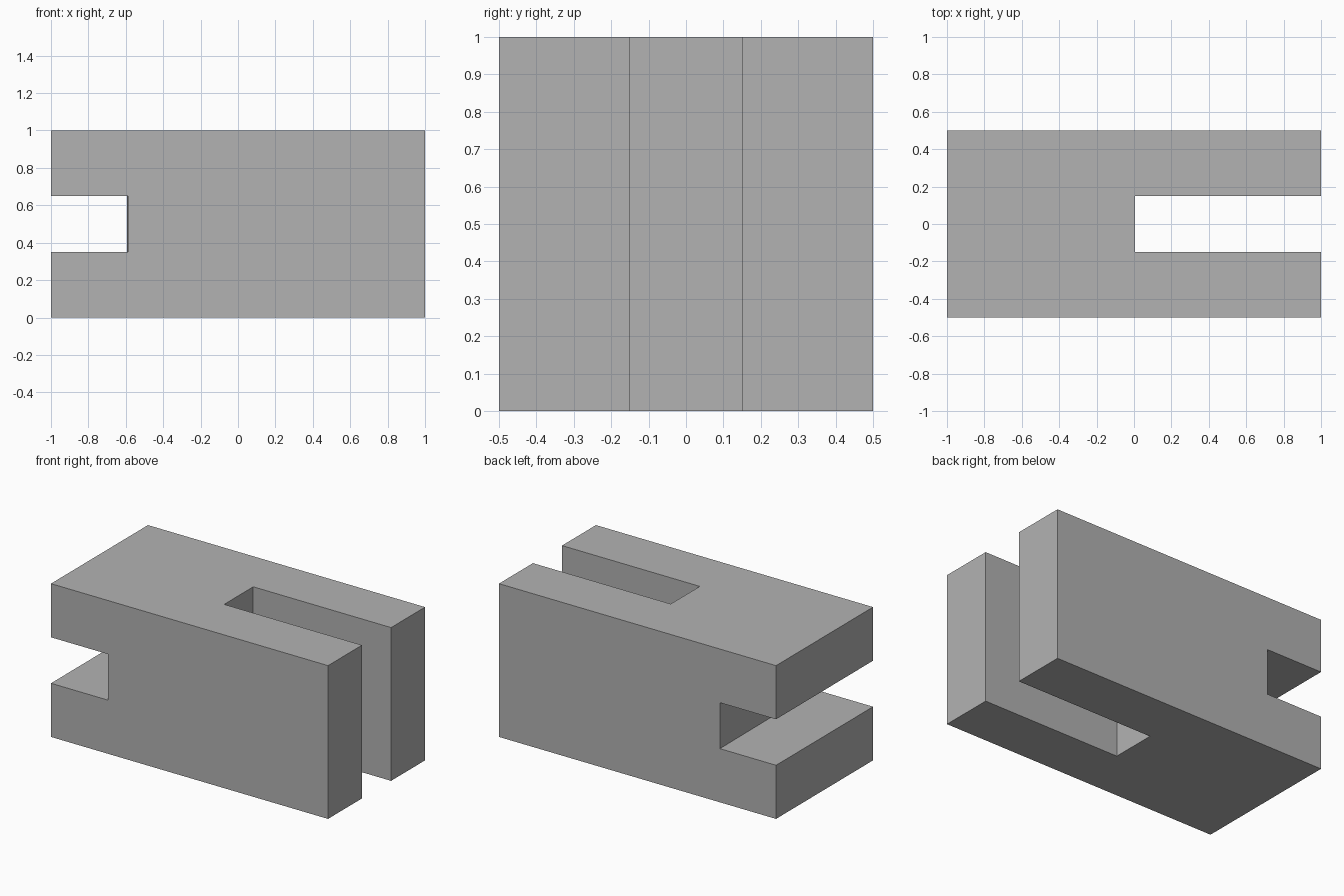
import bpy
import bmesh

if "Cube" in bpy.data.objects:
    bpy.data.objects.remove(bpy.data.objects["Cube"], do_unlink=True)

GREY = (0.448, 0.448, 0.448, 1.0)
grey = bpy.data.materials.new("plain grey")
grey.use_nodes = True
grey.diffuse_color = GREY
grey.node_tree.nodes["Principled BSDF"].inputs["Base Color"].default_value = GREY


def prism(name, outline, bottom, top):
    """Extrude a plan outline (x, y) straight up from bottom to top."""
    bm = bmesh.new()
    base = bm.faces.new([bm.verts.new((x, y, bottom)) for x, y in outline])
    side = bmesh.ops.extrude_face_region(bm, geom=[base])["geom"]
    verts = [v for v in side if isinstance(v, bmesh.types.BMVert)]
    bmesh.ops.translate(bm, verts=verts, vec=(0, 0, top - bottom))
    bmesh.ops.recalc_face_normals(bm, faces=bm.faces)
    mesh = bpy.data.meshes.new(name)
    bm.to_mesh(mesh)
    bm.free()
    mesh.materials.append(grey)
    obj = bpy.data.objects.new(name, mesh)
    bpy.context.collection.objects.link(obj)
    return obj


# Block with the upright slot open at the +x end
half_slot, slot_end = 0.15, 0.005
block = prism("slotted_block", [
    (-1, -0.5), (1, -0.5), (1, -half_slot), (slot_end, -half_slot),
    (slot_end, half_slot), (1, half_slot), (1, 0.5), (-1, 0.5)], 0, 1)

# Level notch across the -x end, its inner wall very slightly skewed
cutter = prism("notch_cutter", [
    (-1.2, -0.7), (-0.587, -0.7), (-0.596, 0.7), (-1.2, 0.7)],
    0.5 - half_slot, 0.5 + half_slot)
cutter.hide_render = True

cut = block.modifiers.new("notch", 'BOOLEAN')
cut.operation = 'DIFFERENCE'
cut.solver = 'EXACT'
cut.object = cutter
bpy.context.view_layer.objects.active = block
bpy.ops.object.modifier_apply(modifier=cut.name)
bpy.data.objects.remove(cutter, do_unlink=True)
